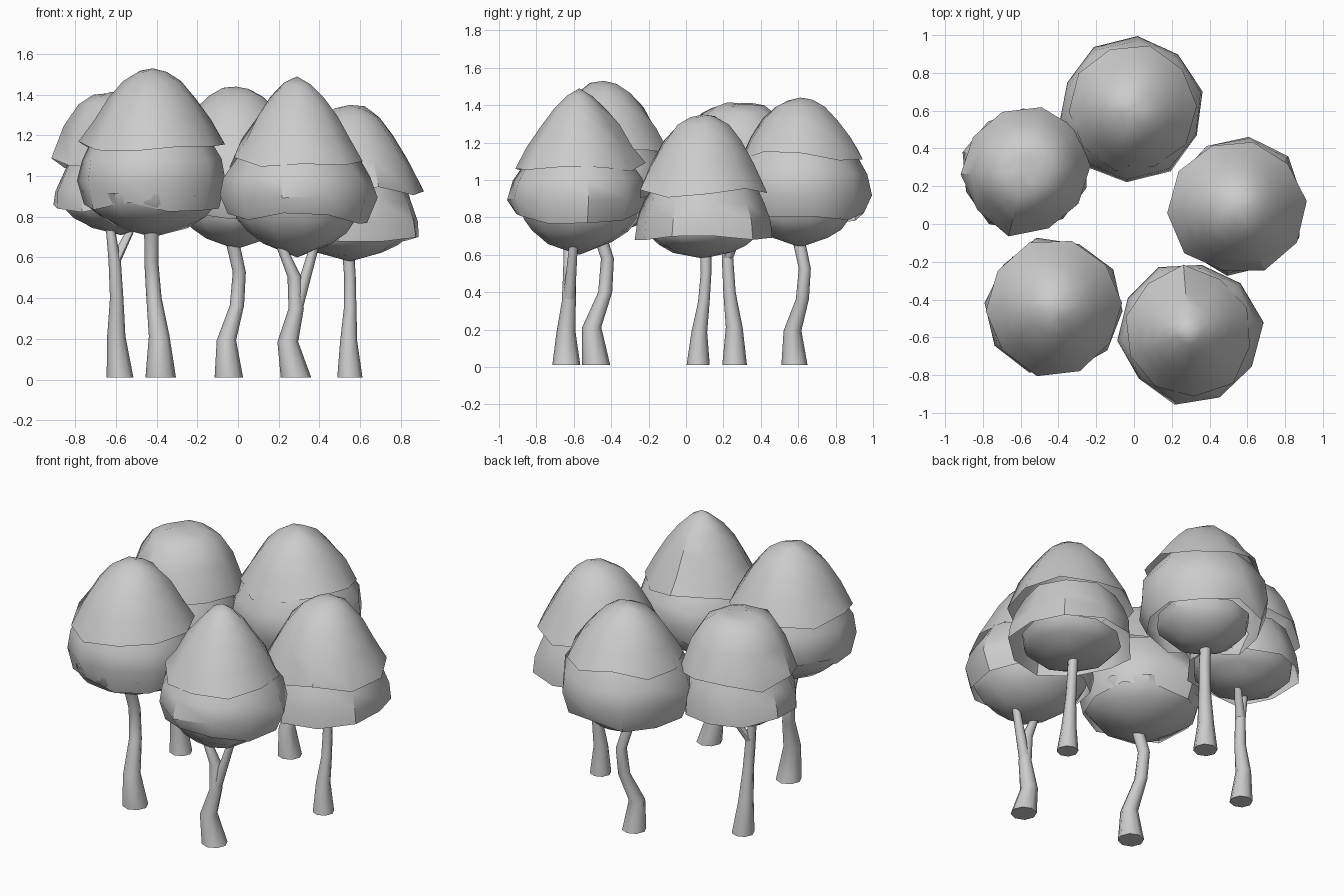
import bpy, bmesh, math, random

if "Cube" in bpy.data.objects:
    bpy.data.objects.remove(bpy.data.objects["Cube"])

random.seed(7)
SIDES = 10


def finish(bm, name, angle=40):
    bmesh.ops.recalc_face_normals(bm, faces=bm.faces)
    me = bpy.data.meshes.new(name)
    bm.to_mesh(me)
    bm.free()
    ob = bpy.data.objects.new(name, me)
    bpy.context.collection.objects.link(ob)
    bpy.ops.object.select_all(action='DESELECT')
    ob.select_set(True)
    bpy.context.view_layer.objects.active = ob
    bpy.ops.object.shade_smooth_by_angle(angle=math.radians(angle))


def loft(bm, rings):
    """Quads between rings; a one-vertex ring makes a triangle fan."""
    for a, b in zip(rings, rings[1:]):
        n = max(len(a), len(b))
        for i in range(n):
            j = (i + 1) % n
            corners = [a[i % len(a)], a[j % len(a)], b[j % len(b)], b[i % len(b)]]
            bm.faces.new(list(dict.fromkeys(corners)))


def leaf_layer(name, x, y, radius, height, steps, hem=0.035):
    """Faceted turned layer with irregular sides and a ragged hem."""
    bm = bmesh.new()
    wobble = [random.uniform(0.95, 1.04) for _ in range(SIDES)]
    turn = random.uniform(0, 0.6)
    rings = []
    for k in range(steps + 1):
        t = k / steps
        r, z = radius(t), height(t)
        if r < 0.001:
            rings.append([bm.verts.new((x, y, z))])
            continue
        jag = hem if k == steps else 0.008
        ring = []
        for i in range(SIDES):
            a = turn + math.tau * i / SIDES
            rr = r * wobble[i] * random.uniform(0.98, 1.02)
            ring.append(bm.verts.new((x + rr * math.cos(a), y + rr * math.sin(a),
                                      z + random.uniform(-jag, jag))))
        rings.append(ring)
    loft(bm, rings)
    finish(bm, name)


def tube(bm, points, n=8):
    """Trunk or branch through (x, y, z, radius)."""
    rings = [[bm.verts.new((x + r * math.cos(math.tau * i / n),
                            y + r * math.sin(math.tau * i / n), z)) for i in range(n)]
             for x, y, z, r in points]
    loft(bm, rings)
    bm.faces.new(rings[0])
    bm.faces.new(rings[-1])


def crown(name, x, y, top, hem, r, power, hem2, r2, bulge, bottom, r3):
    # Domed cap: the power sets pointed (low) or flat-topped (high)
    leaf_layer(name + "_leaf_cap", x, y, lambda t: r * t,
               lambda t: top - (top - hem) * t ** power, 5)
    # Middle layer: bulge 0.5 flares outward, higher curls back in
    upper = hem + 0.04
    leaf_layer(name + "_leaf_skirt", x, y,
               lambda t: r2 * (0.76 + 0.24 * math.sin(math.pi * bulge * t)),
               lambda t: upper - (upper - hem2) * t, 3)
    # Closed bowl below
    rim = hem2 + 0.05
    leaf_layer(name + "_leaf_base", x, y,
               lambda t: r3 * max(0, math.cos(t * math.pi / 2)) ** 0.65,
               lambda t: rim - (rim - bottom) * t, 4, 0.0)


def trunk(name, x, y, r, top, lean, kink, fork=None):
    # Flared foot, S-bend in the middle, optional side branch
    bm = bmesh.new()
    pts = []
    for f, bend, width in ((0, 0, 1), (.27, -.4, .68), (.52, .8, .5),
                           (.76, 1, .46), (1, 0, .48)):
        pts.append((x + lean[0] * f + kink[0] * bend, y + lean[1] * f + kink[1] * bend,
                    .01 + (top - .01) * f, r * width))
    if fork:
        start = pts[3] if fork[2] > .7 else pts[2]
        pts[-1] = pts[-1][:3] + (r * .32,)
        tube(bm, [start[:3] + (r * .44,), (*fork, r * .3)])
    tube(bm, pts)
    finish(bm, name + "_trunk", 50)


crown("back", -.01, .61, 1.44, 1.12, .345, 2, .79, .385, .85, .64, .27)
trunk("back", -.045, .58, .07, .69, (.015, .02), (.04, .04))

crown("right", .55, .09, 1.35, .93, .365, 2.1, .68, .365, .5, .58, .30)
trunk("right", .55, .065, .062, .66, (-.01, .04), (.008, .012))

crown("front_right", .29, -.57, 1.49, 1.06, .345, 1.5, .80, .38, .8, .60, .32)
trunk("front_right", .285, -.64, .075, .66, (-.075, .01), (.05, .01), (.38, -.6, .67))

crown("front_left", -.42, -.44, 1.53, 1.15, .37, 1.85, .86, .37, .8, .70, .345)
trunk("front_left", -.38, -.48, .075, .76, (-.045, 0), (-.012, .06))

crown("left", -.575, .285, 1.41, 1.06, .345, 3.5, .83, .335, .5, .71, .29)
trunk("left", -.58, .26, .066, .76, (-.05, -.03), (.012, -.015), (-.53, .29, .73))
